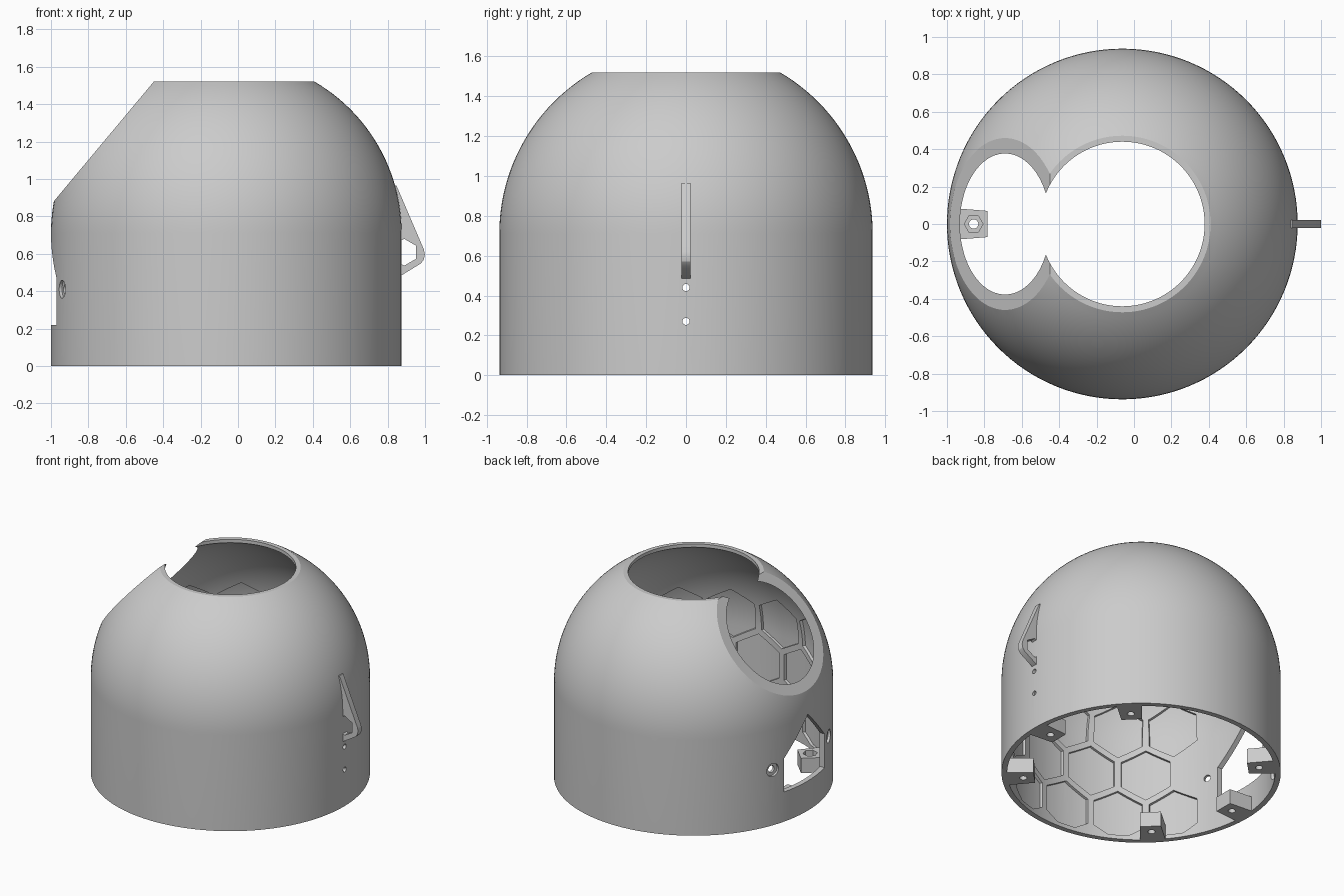
import bpy, bmesh, math
from mathutils import Matrix, Vector

cube = bpy.data.objects.get("Cube")
if cube:
    bpy.data.objects.remove(cube, do_unlink=True)

CX, R_OUT, R_IN, R_POCKET = -0.0625, 0.9375, 0.90, 0.92
SPRING, TOP, SEGS = 0.71, 1.52, 128

grey = bpy.data.materials.new("light_grey")
grey.use_nodes = True
grey.diffuse_color = (0.6, 0.6, 0.6, 1)
grey.node_tree.nodes["Principled BSDF"].inputs["Base Color"].default_value = (0.6, 0.6, 0.6, 1)


def finish(name, bm):
    bmesh.ops.recalc_face_normals(bm, faces=bm.faces)
    mesh = bpy.data.meshes.new(name)
    bm.to_mesh(mesh)
    bm.free()
    mesh.materials.append(grey)
    obj = bpy.data.objects.new(name, mesh)
    bpy.context.collection.objects.link(obj)
    return obj


def revolve(name, profile):
    """Spin a closed (radius, height) profile about the body's axis."""
    bm = bmesh.new()
    verts = [bm.verts.new((CX + r, 0, z)) for r, z in profile]
    edges = [bm.edges.new((v, verts[i - 1])) for i, v in enumerate(verts)]
    bmesh.ops.spin(bm, geom=verts + edges, cent=(CX, 0, 0), axis=(0, 0, 1),
                   angle=math.tau, steps=SEGS)
    bmesh.ops.remove_doubles(bm, verts=bm.verts, dist=1e-5)
    return finish(name, bm)


def prisms(name, points, low, high, matrices):
    """Extrude an outline along local z, once for each placement."""
    bm = bmesh.new()
    for m in matrices:
        ends = [[bm.verts.new(m @ Vector((x, y, z))) for x, y in points] for z in (low, high)]
        bm.faces.new(ends[0][::-1])
        bm.faces.new(ends[1])
        for i in range(len(points)):
            bm.faces.new((ends[0][i - 1], ends[0][i], ends[1][i], ends[1][i - 1]))
    return finish(name, bm)


def ngon(n, r, start=0.0):
    return [(r * math.cos(start + math.tau * i / n), r * math.sin(start + math.tau * i / n))
            for i in range(n)]


def around(degrees, z=0.0):
    """Placement with local z pointing outward, local y up."""
    basis = Matrix(((0, 0, 1, 0), (1, 0, 0, 0), (0, 1, 0, 0), (0, 0, 0, 1)))
    return Matrix.Translation((CX, 0, z)) @ Matrix.Rotation(math.radians(degrees), 4, 'Z') @ basis


def combine(obj, tool, operation='DIFFERENCE'):
    """Apply a boolean and discard its tool."""
    tool.hide_render = True
    mod = obj.modifiers.new("cut", 'BOOLEAN')
    mod.operation, mod.solver, mod.object = operation, 'EXACT', tool
    bpy.context.view_layer.update()
    graph = bpy.context.evaluated_depsgraph_get()
    mesh = bpy.data.meshes.new_from_object(obj.evaluated_get(graph))
    obj.modifiers.clear()
    obj.data = mesh
    bpy.data.objects.remove(tool, do_unlink=True)


def dome_arc(radius, top, steps=24):
    end = math.asin((top - SPRING) / radius)
    return [(radius * math.cos(end * i / steps), SPRING + radius * math.sin(end * i / steps))
            for i in range(steps + 1)]


# Hollow domed body with a round opening on top
hole = 0.44
inner_top = SPRING + math.sqrt(R_IN ** 2 - hole ** 2)
body = revolve("domed_body", [(R_OUT, 0)] + dome_arc(R_OUT, TOP) + [(hole, TOP)]
               + dome_arc(R_IN, inner_top)[::-1] + [(R_IN, 0)])

# Honeycomb pockets in the inner wall, leaving ribs and a plain door surround
spots = []
for row, z in enumerate((0.18, 0.50, 0.82)):
    for i in range(15):
        angle = 180 + 24 * i + (0 if row == 1 else 12)
        if abs((angle % 360) - 180) > 30:
            spots.append(around(angle, z))
pockets = prisms("pockets", ngon(6, 0.19, math.pi / 2), 0.83, 1.0, spots)
limit = revolve("pocket_limit", [(0.5, 0.03), (R_POCKET, 0.03)]
                + dome_arc(R_POCKET, 1.1, 10) + [(0.5, 1.1)])
combine(pockets, limit, 'INTERSECT')
combine(body, pockets)

# Sloping round window
slope = Vector((-0.767, 0, 0.641)).to_track_quat('Z', 'Y').to_matrix().to_4x4()
combine(body, prisms("slope_cut", ngon(4, 1.0, math.pi / 4), 0.817, 1.5,
                     [Matrix.Translation((CX, 0, SPRING)) @ slope]))

# Gabled door opening
door = [(-0.235, 0.22), (0.235, 0.22), (0.235, 0.47), (0, 0.715), (-0.235, 0.47)]
combine(body, prisms("door_cut", door, 0.6, 1.2, [around(180)]))

# Recessed screw holes beside the door and small holes under the hook
sides = [around(a, 0.41) for a in (159.5, 200.5)]
combine(body, prisms("recess_cut", ngon(24, 0.048), 0.92, 1.1, sides))
combine(body, prisms("screw_cut", ngon(24, 0.025), 0.7, 1.1, sides))
combine(body, prisms("pin_cut", ngon(16, 0.018), 0.7, 1.1, [around(0, z) for z in (0.27, 0.44)]))

# Side hook: a thin fin with a hexagonal eye
upright = Matrix.Rotation(math.pi / 2, 4, 'X')
fin = [(0.82, 0.965), (0.847, 0.965), (0.994, 0.622), (0.999, 0.597), (0.994, 0.57),
       (0.978, 0.548), (0.875, 0.485), (0.85, 0.475), (0.85, 0.80)]
hook = prisms("side_hook", fin, -0.022, 0.022, [upright])
combine(hook, prisms("eye_cut", ngon(6, 0.072, math.pi / 2), -0.1, 0.1,
                     [Matrix.Translation((0.888, 0, 0.608)) @ upright]))

# Mounting tabs round the base, each with a bolt hole and a nut pocket
outline = [(0.72, -0.07), (0.905, -0.085), (0.905, 0.085), (0.72, 0.07)]
parts = [body, hook]
for a in (0, 45, 135, 180, 225, 315):
    place = Matrix.Translation((CX, 0, 0)) @ Matrix.Rotation(math.radians(a), 4, 'Z')
    bolt = place @ Matrix.Translation((0.795, 0, 0))
    tab = prisms("mounting_tab", outline, 0, 0.11, [place])
    combine(tab, prisms("nut_cut", ngon(6, 0.05), 0.06, 0.2, [bolt]))
    combine(tab, prisms("bolt_cut", ngon(20, 0.025), -0.1, 0.2, [bolt]))
    parts.append(tab)

# Smooth the curved walls and keep the edges sharp
bpy.ops.object.select_all(action='DESELECT')
for obj in parts:
    obj.select_set(True)
bpy.context.view_layer.objects.active = body
bpy.ops.object.shade_smooth_by_angle(angle=math.radians(25))
